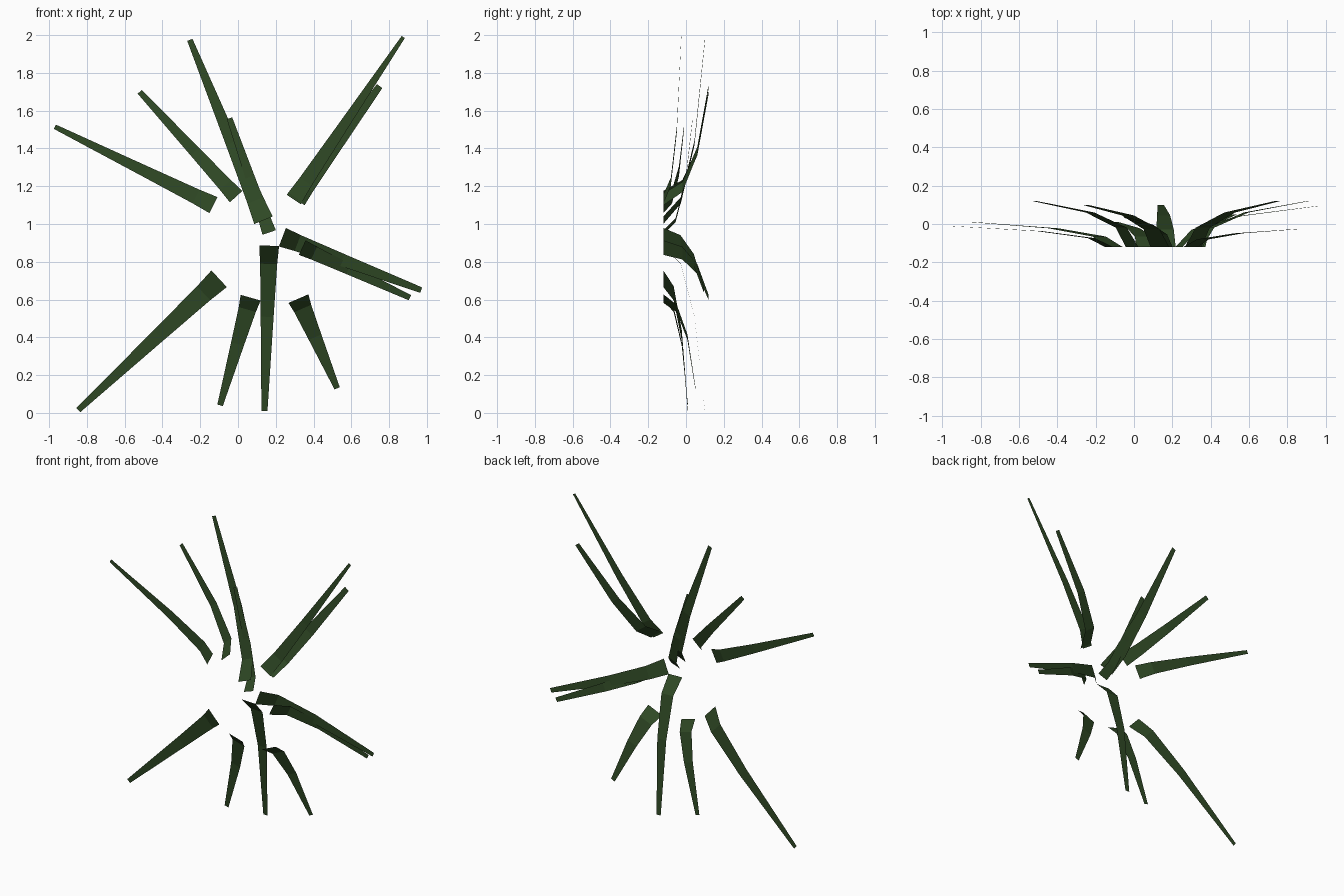
import bpy
import bmesh
from mathutils import Vector

leaf_mat = bpy.data.materials.new("dark_green")
leaf_mat.diffuse_color = (0.028, 0.065, 0.018, 1)

BACK = -0.12
# station along the leaf, share of the depth reached there, share of the taper
STATIONS = [(0, 0, 0), (0.11, 0.42, 0.2), (0.43, 0.75, 0.5), (1, 1, 1)]


def leaf_blade(name, base, tip, tip_y, base_w, tip_w):
    """Thin tapering strip that arches in y, its width lying in the xz plane."""
    a, b = Vector((base[0], 0, base[1])), Vector((tip[0], 0, tip[1]))
    d = (b - a).normalized()
    side = Vector((d.z, 0, -d.x))
    bm = bmesh.new()
    last = None
    for t, f, k in STATIONS:
        c = a.lerp(b, t)
        c.y = BACK + (tip_y - BACK) * f
        half = side * (base_w + (tip_w - base_w) * k) / 2
        row = [bm.verts.new(c - half), bm.verts.new(c + half)]
        if last:
            bm.faces.new((last[0], last[1], row[1], row[0]))
        last = row
    me = bpy.data.meshes.new(name)
    bm.normal_update()
    bm.to_mesh(me)
    bm.free()
    me.materials.append(leaf_mat)
    ob = bpy.data.objects.new(name, me)
    bpy.context.collection.objects.link(ob)


# base (x, z), tip (x, z), tip depth, base width, tip width
BLADES = [
    # upper left
    ((-0.13, 1.10), (-0.97, 1.515), -0.01, 0.095, 0.025),
    ((-0.01, 1.145), (-0.52, 1.70), 0.12, 0.09, 0.03),
    ((0.135, 1.02), (-0.255, 1.975), 0.10, 0.105, 0.03),
    ((0.165, 0.955), (-0.045, 1.56), 0.035, 0.075, 0.03),
    # upper right
    ((0.295, 1.13), (0.875, 1.99), -0.025, 0.09, 0.02),
    ((0.31, 1.13), (0.75, 1.73), 0.12, 0.105, 0.035),
    # right
    ((0.235, 0.93), (0.97, 0.65), 0.095, 0.105, 0.03),
    ((0.34, 0.875), (0.91, 0.61), 0.12, 0.085, 0.03),
    # lower
    ((0.32, 0.605), (0.525, 0.13), 0.05, 0.115, 0.03),
    ((0.165, 0.885), (0.14, 0.01), 0.10, 0.105, 0.032),
    ((0.067, 0.61), (-0.095, 0.04), 0.01, 0.11, 0.03),
    ((-0.10, 0.71), (-0.845, 0.015), 0.01, 0.12, 0.03),
]
for i, blade in enumerate(BLADES):
    leaf_blade(f"leaf_blade_{i + 1}", *blade)
